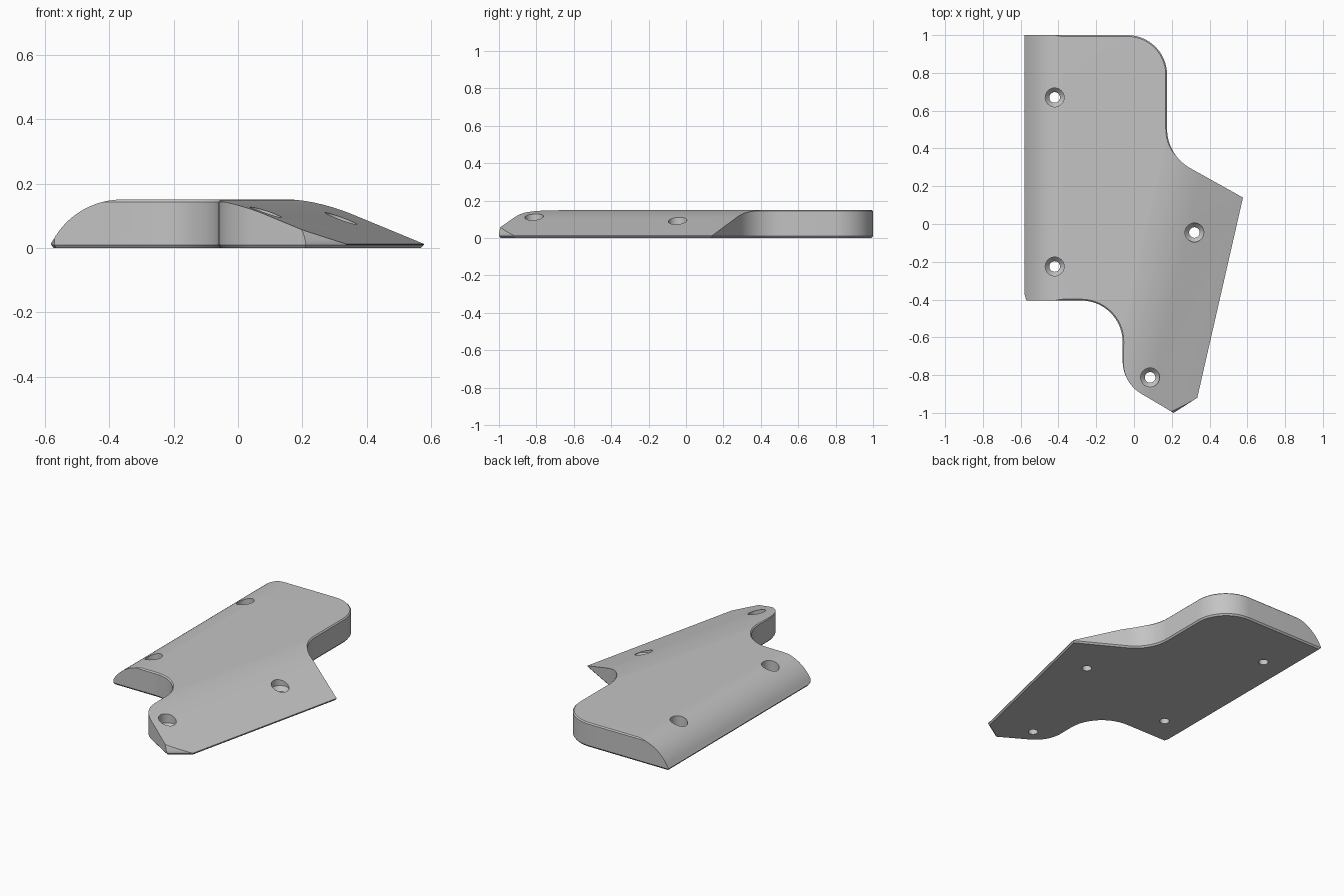
import bpy, bmesh, math
from mathutils import Vector

cube = bpy.data.objects.get("Cube")
if cube:
    bpy.data.objects.remove(cube)

TOP, LIP = 0.15, 0.012


def make_object(name, rings):
    """Loft closed rings of points into a capped solid."""
    bm = bmesh.new()
    loops = [[bm.verts.new(p) for p in ring] for ring in rings]
    n = len(loops[0])
    for a, b in zip(loops, loops[1:]):
        for i in range(n):
            j = (i + 1) % n
            bm.faces.new((a[i], a[j], b[j], b[i]))
    bm.faces.new(loops[0])
    bm.faces.new(loops[-1])
    bmesh.ops.recalc_face_normals(bm, faces=bm.faces)
    mesh = bpy.data.meshes.new(name)
    bm.to_mesh(mesh)
    bm.free()
    obj = bpy.data.objects.new(name, mesh)
    bpy.context.collection.objects.link(obj)
    return obj


def rounded(corners, steps=14):
    """Round each (x, y, radius) corner of a polygon."""
    pts = []
    for i, (x, y, r) in enumerate(corners):
        p = Vector((x, y))
        if r == 0:
            pts.append(p)
            continue
        a = (Vector(corners[i - 1][:2]) - p).normalized()
        b = (Vector(corners[(i + 1) % len(corners)][:2]) - p).normalized()
        half = a.angle(b) / 2
        centre = p + (a + b).normalized() * (r / math.sin(half))
        start = p + a * (r / math.tan(half)) - centre
        end = p + b * (r / math.tan(half)) - centre
        sweep = math.pi - 2 * half
        for k in range(steps + 1):
            t = k / steps
            pts.append(centre + (start * math.sin((1 - t) * sweep)
                                 + end * math.sin(t * sweep)) / math.sin(sweep))
    return pts


def inset(pts, dist):
    """Move a clockwise outline inwards."""
    out = []
    for i, p in enumerate(pts):
        d1 = (p - pts[i - 1]).normalized()
        d2 = (pts[(i + 1) % len(pts)] - p).normalized()
        n1, n2 = Vector((d1.y, -d1.x)), Vector((d2.y, -d2.x))
        out.append(p + (n1 + n2) * (dist / (1 + n1.dot(n2))))
    return out


def at(pts, z):
    return [(p.x, p.y, z) for p in pts]


def arc_slope(width, start_deg, steps=18):
    """Rounded rise from the lip to the flat top."""
    a = math.radians(start_deg)
    rise = TOP + 0.0005 - LIP
    pts = []
    for k in range(steps + 1):
        t = a + (math.pi / 2 - a) * k / steps
        pts.append((width * (1 - math.cos(t) / math.cos(a)),
                    LIP + rise * (math.sin(t) - math.sin(a)) / (1 - math.sin(a))))
    return pts


def gentle_slope(steps=14):
    """Straight ramp blended into the flat top."""
    pts = [(0, LIP)]
    a, b, c = Vector((0.24, 0.103)), Vector((0.365, TOP + 0.0005)), Vector((0.49, TOP + 0.0005))
    for k in range(steps + 1):
        t = k / steps
        pts.append(tuple(a * (1 - t) ** 2 + b * 2 * t * (1 - t) + c * t * t))
    return pts


def slope_cutter(name, start, end, profile):
    """Extrude a slope profile along an outline edge; inside is to the right."""
    start, end = Vector(start), Vector(end)
    along = (end - start).normalized()
    inward = Vector((along.y, -along.x))
    section = [(-0.3, -0.5), (-0.3, LIP - 0.001), (-0.002, LIP)] + profile[1:]
    section += [(3, TOP + 0.02), (3, -0.5)]
    rings = []
    for s in (-3, 3):
        rings.append([(*(start + along * s + inward * d), z) for d, z in section])
    return make_object(name, rings)


def apply_boolean(obj, cutter, operation):
    mod = obj.modifiers.new("cut", 'BOOLEAN')
    mod.operation, mod.object, mod.solver = operation, cutter, 'EXACT'
    bpy.context.view_layer.objects.active = obj
    bpy.ops.object.modifier_apply(modifier=mod.name)
    bpy.data.objects.remove(cutter)


# Plate outline, clockwise from the back corner
outline = rounded([
    (-0.58, 1, 0), (0.175, 1, 0.21), (0.175, 0.364, 0.24), (0.577, 0.14, 0),
    (0.335, -0.92, 0), (0.21, -1, 0), (-0.06, -0.84, 0.2),
    (-0.06, -0.405, 0.22), (-0.57, -0.405, 0), (-0.58, -0.37, 0)])

# Plate body with chamfered rims
plate = make_object("cover_plate", [
    at(inset(outline, 0.008), 0), at(outline, LIP - 0.002),
    at(outline, TOP - 0.007), at(inset(outline, 0.007), TOP)])

# Sloping sides
for cutter in (
        slope_cutter("side_slope", (-0.58, -0.37), (-0.58, 1), arc_slope(0.22, 25)),
        slope_cutter("long_slope", (0.577, 0.14), (0.335, -0.92), gentle_slope()),
        slope_cutter("tip_slope", (0.335, -0.92), (0.21, -1), arc_slope(0.2, 3))):
    apply_boolean(plate, cutter, 'INTERSECT')

# Countersunk screw holes
for x, y in ((-0.42, 0.67), (-0.42, -0.225), (0.32, -0.045), (0.085, -0.812)):
    rings = []
    for r, z in ((0.028, -0.1), (0.028, 0.045), (0.05, 0.07), (0.05, 0.3)):
        rings.append([(x + r * math.cos(k * math.tau / 32),
                       y + r * math.sin(k * math.tau / 32), z) for k in range(32)])
    apply_boolean(plate, make_object("screw_hole", rings), 'DIFFERENCE')

# Plain grey finish
grey = bpy.data.materials.new("plain_grey")
grey.use_nodes = True
color = (0.55, 0.55, 0.55, 1)
grey.diffuse_color = color
grey.node_tree.nodes["Principled BSDF"].inputs["Base Color"].default_value = color
plate.data.materials.clear()
plate.data.materials.append(grey)

bpy.ops.object.select_all(action='DESELECT')
plate.select_set(True)
bpy.context.view_layer.objects.active = plate
bpy.ops.object.shade_smooth_by_angle(angle=math.radians(25))
